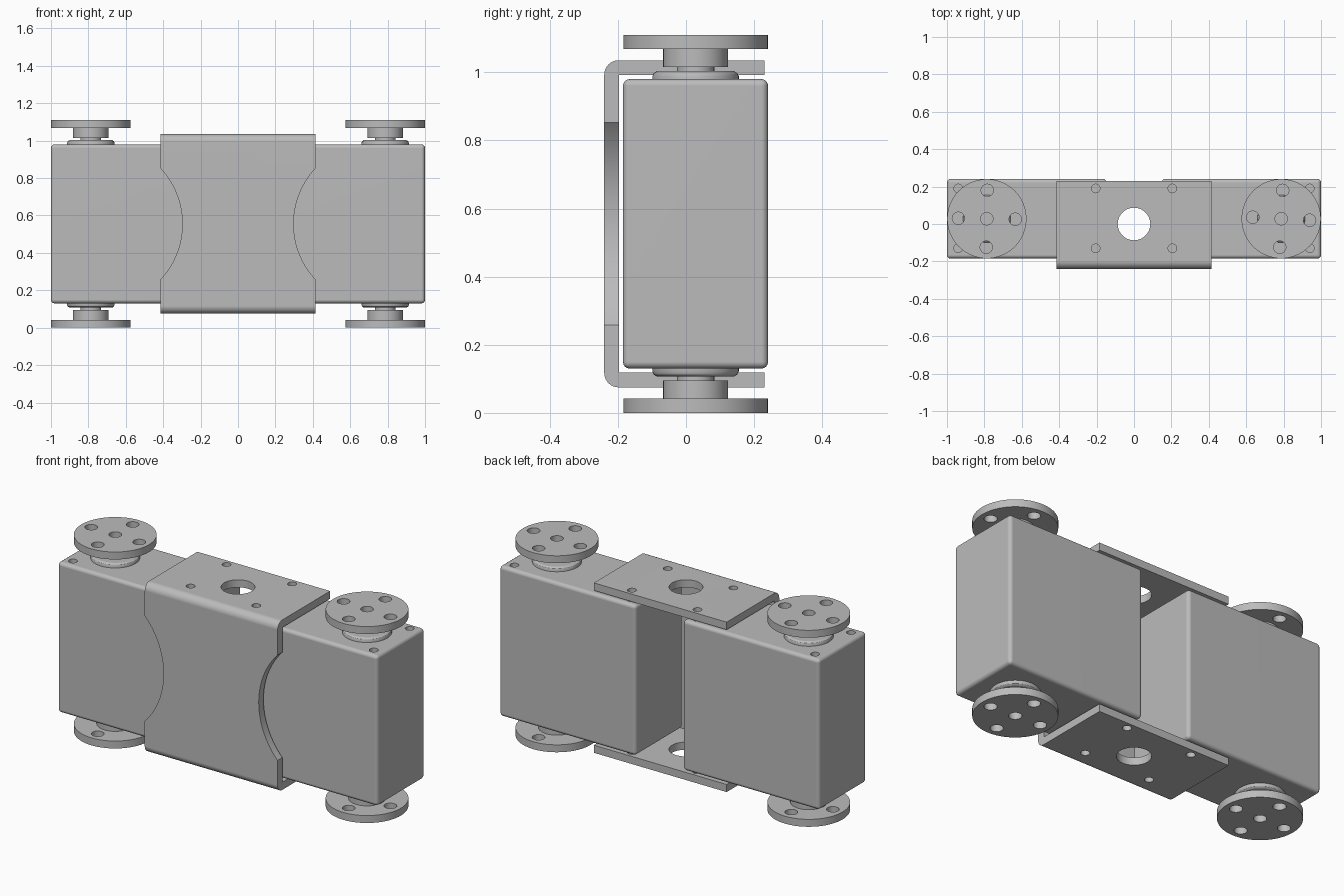
import bpy, bmesh
from math import sin, cos, pi, radians
from mathutils import Matrix, Vector

cube = bpy.data.objects.get("Cube")
if cube:
    bpy.data.objects.remove(cube, do_unlink=True)

grey = bpy.data.materials.new("machined grey")
grey.use_nodes = True
grey.diffuse_color = (0.5, 0.5, 0.5, 1)
grey.node_tree.nodes["Principled BSDF"].inputs["Base Color"].default_value = (0.5, 0.5, 0.5, 1)

MID = 0.555          # mid height of the assembly
AXLE_X, AXLE_Y = 0.787, 0.028


def make(name, bm):
    bmesh.ops.recalc_face_normals(bm, faces=bm.faces)
    mesh = bpy.data.meshes.new(name)
    bm.to_mesh(mesh)
    bm.free()
    mesh.materials.append(grey)
    obj = bpy.data.objects.new(name, mesh)
    bpy.context.collection.objects.link(obj)
    return obj


def activate(obj):
    bpy.ops.object.select_all(action="DESELECT")
    obj.select_set(True)
    bpy.context.view_layer.objects.active = obj


def add_cylinder(bm, centre, radius, length, axis="Z", sides=40):
    turn = Matrix.Rotation(pi / 2, 4, "X") if axis == "Y" else Matrix()
    bmesh.ops.create_cone(bm, cap_ends=True, segments=sides, radius1=radius, radius2=radius,
                          depth=length, matrix=Matrix.Translation(centre) @ turn)


def cut(obj, bm):
    cutter = make("cutter", bm)
    cutter.hide_render = True
    mod = obj.modifiers.new("holes", "BOOLEAN")
    mod.operation, mod.solver, mod.object = "DIFFERENCE", "EXACT", cutter
    activate(obj)
    bpy.ops.object.modifier_apply(modifier=mod.name)
    bpy.data.objects.remove(cutter, do_unlink=True)


def finish(obj):
    activate(obj)
    bpy.ops.object.shade_smooth_by_angle(angle=radians(32))
    mod = obj.modifiers.new("clean shading", "WEIGHTED_NORMAL")
    mod.keep_sharp = True


def motor_body(name, side):
    bm = bmesh.new()
    bmesh.ops.create_cube(bm, size=1)
    bmesh.ops.scale(bm, vec=(0.853, 0.426, 0.85), verts=bm.verts)
    bmesh.ops.translate(bm, vec=(side * 0.5735, AXLE_Y, MID), verts=bm.verts)
    bmesh.ops.bevel(bm, geom=bm.edges[:], offset=0.02, segments=4, profile=0.5, affect="EDGES")
    obj = make(name, bm)
    # blind screw holes in the top corners
    holes = bmesh.new()
    for x in (0.94, 0.205):
        for y in (0.19, -0.13):
            add_cylinder(holes, (side * x, y, 0.98), 0.023, 0.08, sides=24)
    cut(obj, holes)
    finish(obj)


def output_hub(name, side, end):
    # boss, shaft and collar turned around the axle
    profile = [(0, 0.97), (0.127, 0.97), (0.127, 0.988), (0.123, 0.997), (0.114, 1.003),
               (0.055, 1.003), (0.055, 1.015), (0.095, 1.015), (0.095, 1.07),
               (0.033, 1.07), (0.033, 1.03), (0, 1.03)]
    bm = bmesh.new()
    verts = [bm.verts.new((r, 0, end * (z - MID))) for r, z in profile]
    edges = [bm.edges.new(pair) for pair in zip(verts, verts[1:])]
    bmesh.ops.spin(bm, geom=verts + edges, cent=(0, 0, 0), axis=(0, 0, 1),
                   angle=2 * pi, steps=56, use_merge=True)
    bmesh.ops.remove_doubles(bm, verts=bm.verts, dist=0.0005)
    bmesh.ops.translate(bm, vec=(side * AXLE_X, AXLE_Y, MID), verts=bm.verts)
    finish(make(name, bm))


def horn_disc(name, side, end):
    centre = Vector((side * AXLE_X, AXLE_Y, MID + end * 0.534))
    bm = bmesh.new()
    add_cylinder(bm, centre, 0.212, 0.042, sides=72)
    obj = make(name, bm)
    # centre hole and four holes around it
    holes = bmesh.new()
    add_cylinder(holes, centre, 0.033, 0.1, sides=32)
    twist = radians(-3 if side > 0 else -1)
    for i in range(4):
        a = i * pi / 2 + twist
        add_cylinder(holes, centre + Vector((cos(a), sin(a), 0)) * 0.152, 0.033, 0.1, sides=32)
    cut(obj, holes)
    finish(obj)


def bracket():
    front, back, half, wall, r = -0.24, 0.23, 0.48, 0.043, 0.042
    # upper half of the channel section, outer corner rounded
    upper = [(back, half - wall), (back, half)]
    for i in range(9):
        a = pi / 2 + i * pi / 16
        upper.append((front + r + r * cos(a), half - r + r * sin(a)))
    section = upper + [(y, -z) for y, z in reversed(upper)]
    section += [(front + wall, wall - half), (front + wall, half - wall)]
    bm = bmesh.new()
    face = bm.faces.new([bm.verts.new((-0.415, y, MID + z)) for y, z in section])
    grown = bmesh.ops.extrude_face_region(bm, geom=[face])["geom"]
    bmesh.ops.translate(bm, vec=(0.83, 0, 0),
                        verts=[v for v in grown if isinstance(v, bmesh.types.BMVert)])
    obj = make("mounting_bracket", bm)
    # cable hole, screw holes and curved side cutouts
    holes = bmesh.new()
    add_cylinder(holes, (0, 0, MID), 0.087, 1.4, sides=48)
    for x in (-0.205, 0.205):
        for y in (0.19, -0.13):
            add_cylinder(holes, (x, y, MID), 0.023, 1.4, sides=24)
    cut(obj, holes)
    scoops = bmesh.new()
    for side in (-1, 1):
        add_cylinder(scoops, (side * 0.733, front, MID), 0.4355, 0.2, axis="Y", sides=128)
    cut(obj, scoops)
    finish(obj)


for side, side_name in ((1, "left"), (-1, "right")):
    motor_body(side_name + "_motor_body", side)
    for end, end_name in ((1, "top"), (-1, "bottom")):
        output_hub(f"{side_name}_{end_name}_hub", side, end)
        horn_disc(f"{side_name}_{end_name}_disc", side, end)
bracket()
